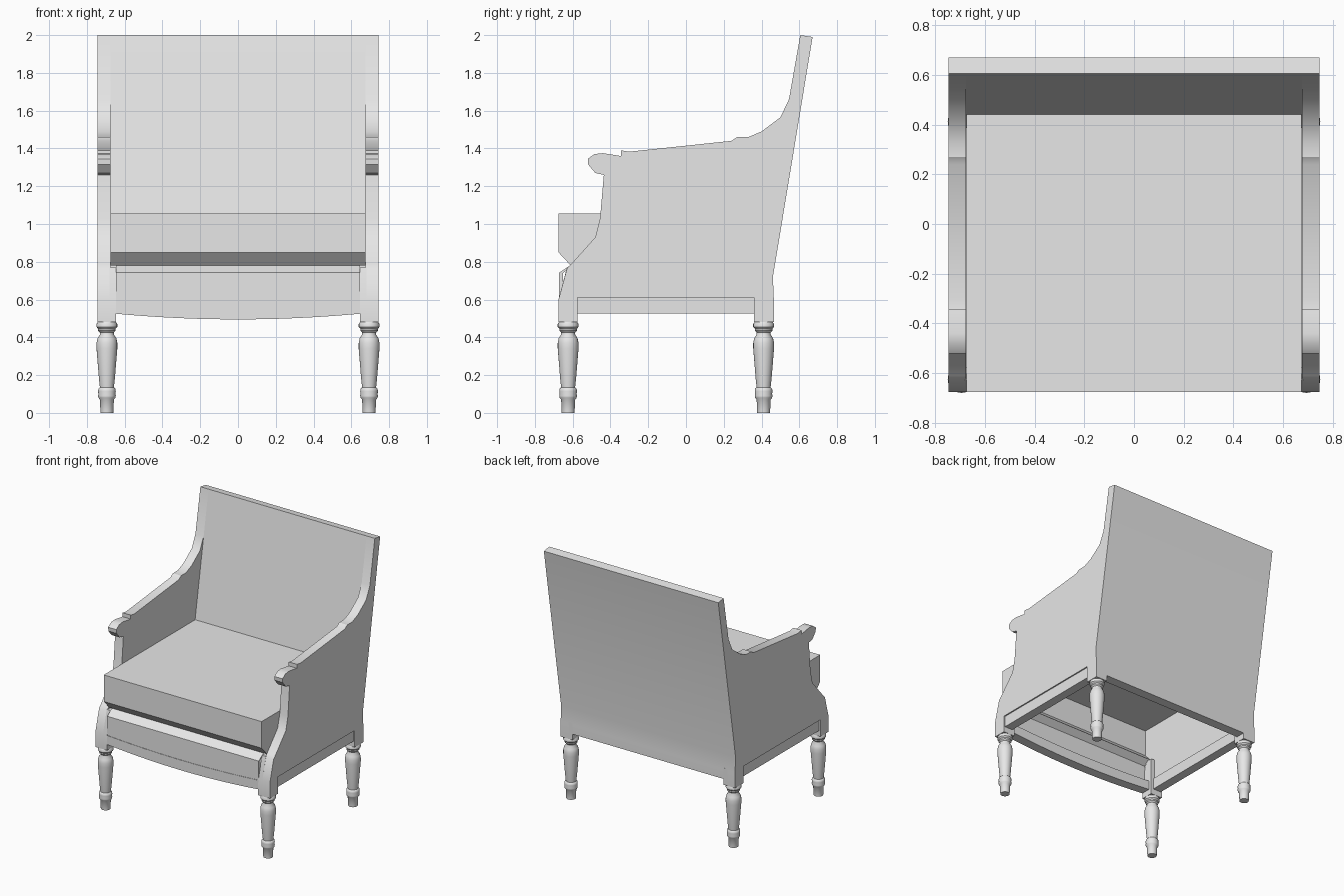
import bpy, bmesh, math

if "Cube" in bpy.data.objects:
    bpy.data.objects.remove(bpy.data.objects["Cube"], do_unlink=True)

GREY = (0.8, 0.8, 0.8, 1.0)
mat = bpy.data.materials.new("plain_grey")
mat.use_nodes = True
mat.diffuse_color = GREY
mat.node_tree.nodes["Principled BSDF"].inputs["Base Color"].default_value = GREY


def finish(name, bm, mirror=False, angle=30):
    bmesh.ops.recalc_face_normals(bm, faces=bm.faces)
    mesh = bpy.data.meshes.new(name)
    bm.to_mesh(mesh)
    bm.free()
    mesh.materials.append(mat)
    obj = bpy.data.objects.new(name, mesh)
    bpy.context.collection.objects.link(obj)
    if mirror:
        obj.modifiers.new("mirror", "MIRROR")
    bpy.ops.object.select_all(action="DESELECT")
    obj.select_set(True)
    bpy.context.view_layer.objects.active = obj
    bpy.ops.object.shade_smooth_by_angle(angle=math.radians(angle))
    return obj


def extrude_x(name, profile, x0, x1, mirror=False, open_edge=False):
    """Sweep a (y, z) outline along x; open_edge leaves out the last side."""
    bm = bmesh.new()
    a = [bm.verts.new((x0, y, z)) for y, z in profile]
    b = [bm.verts.new((x1, y, z)) for y, z in profile]
    bm.faces.new(a)
    bm.faces.new(b[::-1])
    n = len(profile)
    for i in range(n - 1 if open_edge else n):
        j = (i + 1) % n
        bm.faces.new((a[i], b[i], b[j], a[j]))
    return finish(name, bm, mirror)


def box(y0, y1, z0, z1):
    return [(y0, z0), (y1, z0), (y1, z1), (y0, z1)]


# Side panel with scrolled arm, front and rear posts
side = [(-.675, .48), (-.675, .60), (-.63, .765), (-.61, .785), (-.48, .93),
        (-.455, 1.03), (-.435, 1.26), (-.48, 1.27), (-.518, 1.315), (-.52, 1.345),
        (-.485, 1.37), (-.44, 1.375), (-.345, 1.36), (-.345, 1.39), (-.30, 1.383),
        (.24, 1.44), (.27, 1.46), (.33, 1.46), (.40, 1.49), (.50, 1.565),
        (.545, 1.66), (.605, 2.0), (.67, 1.99), (.46, .72), (.465, .60),
        (.465, .48), (.36, .48), (.36, .61), (-.575, .61), (-.575, .48)]
extrude_x("side_panel", side, .675, .745, mirror=True)

# Inner thickening of the posts, and the recessed side rails
front_post = [(-.675, .48), (-.675, .60), (-.63, .77), (-.575, .77), (-.575, .48)]
extrude_x("front_post", front_post, .645, .68, mirror=True)
extrude_x("rear_post", box(.36, .465, .48, .61), .645, .68, mirror=True)
extrude_x("side_rail", box(-.58, .365, .525, .612), .665, .735, mirror=True)

# Leaning backrest
back = [(.605, 2.0), (.67, 1.99), (.46, .72), (.465, .60), (.465, .525),
        (.39, .525), (.385, .72), (.44, 1.05), (.545, 1.66)]
extrude_x("backrest", back, -.676, .676)

# Seat cushion, hollow underneath
cushion = [(.45, 1.055), (-.675, 1.055), (-.675, .85), (-.61, .78)]
extrude_x("seat_cushion", cushion, -.674, .674, open_edge=True)

# Front apron with sloping top
apron = [(-.605, .78), (-.615, .78), (-.672, .742), (-.672, .57), (-.65, .57), (-.65, .74)]
extrude_x("front_apron", apron, -.647, .647)

# Gently bowed front rail
bm = bmesh.new()
steps, half = 12, .646
rows = []
for i in range(steps + 1):
    t = 2 * i / steps - 1
    low, high = .495 + .03 * t * t, .573 + .022 * t * t
    rows.append([bm.verts.new((half * t, y, z))
                 for y, z in box(-.675, -.60, low, high)])
for r, s in zip(rows, rows[1:]):
    for k in range(4):
        m = (k + 1) % 4
        bm.faces.new((r[k], s[k], s[m], r[m]))
bm.faces.new(rows[0])
bm.faces.new(rows[-1])
finish("front_rail", bm)

# Turned legs
turning = [(.034, 0), (.037, .07), (.045, .08), (.047, .09), (.045, .10),
           (.047, .115), (.045, .128), (.037, .135), (.042, .18), (.055, .34),
           (.055, .37), (.050, .395), (.037, .415), (.037, .425), (.046, .435),
           (.046, .445), (.055, .455), (.055, .47), (.048, .482)]


def leg(name, x, y, sides=24):
    bm = bmesh.new()
    rings = [[bm.verts.new((x + r * math.cos(2 * math.pi * k / sides),
                            y + r * math.sin(2 * math.pi * k / sides), z))
              for k in range(sides)] for r, z in turning]
    for lo, hi in zip(rings, rings[1:]):
        for k in range(sides):
            m = (k + 1) % sides
            bm.faces.new((lo[k], lo[m], hi[m], hi[k]))
    bm.faces.new(rings[0])
    bm.faces.new(rings[-1])
    finish(name, bm, mirror=True, angle=40)


leg("front_leg", .694, -.624)
leg("rear_leg", .694, .411)
